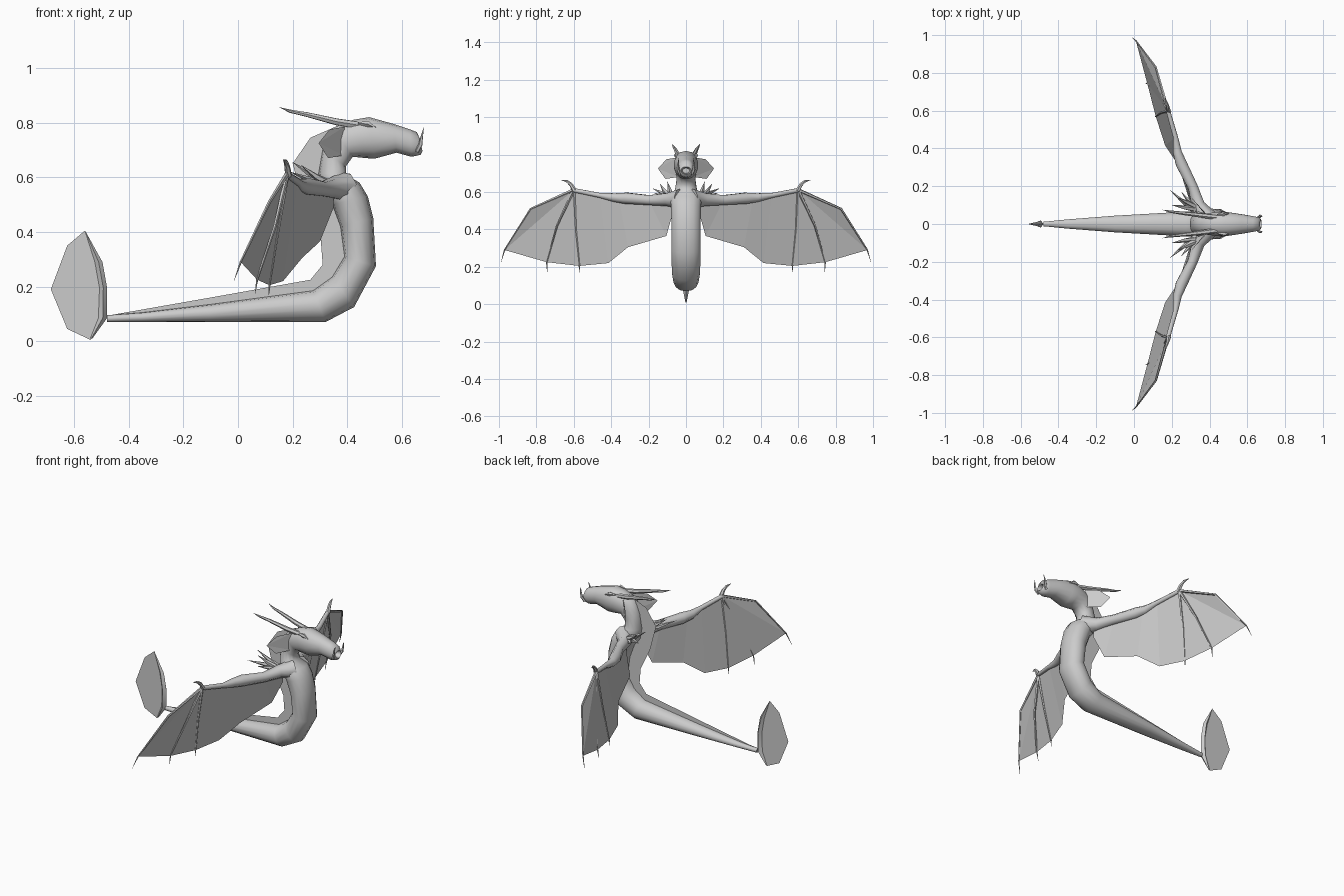
import bpy, math
from mathutils import Vector

cube = bpy.data.objects.get("Cube")
if cube:
    bpy.data.objects.remove(cube)

grey = bpy.data.materials.new("plain grey")
grey.use_nodes = True
grey.diffuse_color = (0.6, 0.6, 0.6, 1)
grey.node_tree.nodes["Principled BSDF"].inputs["Base Color"].default_value = (0.6, 0.6, 0.6, 1)


def make(name, verts, faces, smooth=0):
    mesh = bpy.data.meshes.new(name)
    mesh.from_pydata(verts, [], faces)
    mesh.materials.append(grey)
    obj = bpy.data.objects.new(name, mesh)
    bpy.context.collection.objects.link(obj)
    if smooth:
        bpy.ops.object.select_all(action="DESELECT")
        obj.select_set(True)
        bpy.context.view_layer.objects.active = obj
        bpy.ops.object.shade_smooth_by_angle(angle=math.radians(smooth))
    return obj


def skin(name, rings, smooth=50):
    """Join equal rings of points into a closed tube."""
    n = len(rings[0])
    verts = [p for ring in rings for p in ring]
    faces = [(r * n + i, r * n + (i + 1) % n, (r + 1) * n + (i + 1) % n, (r + 1) * n + i)
             for r in range(len(rings) - 1) for i in range(n)]
    faces += [tuple(reversed(range(n))), tuple(range(len(verts) - n, len(verts)))]
    return make(name, verts, faces, smooth)


def tube(name, path, radii, sides=6, smooth=50):
    """Round tapering tube along a path."""
    pts = [Vector(p) for p in path]
    rings = []
    for i, p in enumerate(pts):
        t = (pts[min(i + 1, len(pts) - 1)] - pts[max(i - 1, 0)]).normalized()
        u = t.cross(Vector((0.9, 0.1, -0.4))).normalized()
        v = t.cross(u)
        rings.append([p + radii[i] * (u * math.cos(a) + v * math.sin(a))
                      for a in [2 * math.pi * k / sides for k in range(sides)]])
    return skin(name, rings, smooth)


def flip(points, s):
    return [(x, y * s, z) for x, y, z in points]


# Body, neck and head: belly point, back point and half width per station
stations = [
    (-.48, .07, -.48, .095, .012), (-.35, .07, -.35, .105, .025),
    (-.1, .07, -.1, .135, .045), (.32, .07, .275, .185, .068),
    (.425, .125, .345, .235, .077), (.505, .275, .39, .31, .08),
    (.495, .45, .375, .42, .08), (.475, .53, .345, .5, .082),
    (.445, .58, .305, .55, .085), (.395, .61, .295, .615, .06),
    (.395, .64, .31, .7, .05), (.42, .675, .345, .78, .056),
    (.47, .67, .42, .81, .065), (.5, .668, .48, .82, .065),
    (.58, .69, .57, .795, .052), (.635, .675, .63, .775, .042),
    (.668, .682, .655, .765, .036), (.675, .695, .668, .735, .026),
    (.645, .7, .645, .728, .018)]
rings = []
for bx, bz, tx, tz, w in stations:
    mid, half = Vector(((bx + tx) / 2, 0, (bz + tz) / 2)), Vector(((tx - bx) / 2, 0, (tz - bz) / 2))
    ring = []
    for k in range(14):
        a = 2 * math.pi * k / 14
        c, s = math.cos(a), math.sin(a)
        y = math.copysign(abs(s) ** .85, s) * w
        ring.append(mid + half * c + Vector((0, y, 0)))
    rings.append(ring)
skin("body_and_head", rings, 60)

# Thin crest along the spine, as a strip from the body out to its edge
inner = [(.42, .79), (.34, .75), (.34, .65), (.36, .5), (.4, .37), (.39, .29), (.31, .17), (-.1, .11), (-.47, .085)]
outer = [(.385, .797), (.265, .745), (.2, .65), (.24, .5), (.303, .37), (.31, .28), (.265, .225), (-.1, .16), (-.47, .095)]
n = len(inner)
make("spine_crest", [(x, 0, z) for x, z in inner + outer],
     [(i, i + 1, n + i + 1, n + i) for i in range(n - 1)])

# Tail blade with a thicker leading rib
blade = [(-.48, .085), (-.48, .195), (-.51, .29), (-.56, .405), (-.625, .35),
         (-.685, .19), (-.625, .045), (-.54, .005), (-.49, .07)]
make("tail_blade", [(x, 0, z) for x, z in blade], [tuple(range(len(blade)))])
rib = [(-.558, .4, .001, .001), (-.51, .29, .014, .012), (-.493, .195, .014, .018),
       (-.495, .085, .016, .018), (-.537, .01, .004, .003)]
skin("tail_rib", [[(x + r, 0, z), (x, w, z), (x - r, 0, z), (x, -w, z)] for x, z, r, w in rib], 40)

for side, s in (("left", 1), ("right", -1)):
    # Wing arm from the shoulder to the wrist
    arm = [(.39, .03, .565), (.34, .1, .56), (.31, .2, .557), (.25, .32, .567),
           (.23, .38, .57), (.22, .46, .582), (.18, .6, .61)]
    tube(side + "_wing_arm", flip(arm, s), [.055, .037, .028, .032, .025, .014, .012], 8)

    # Wing membrane
    wrist, lead, tip = (.18, .6, .612), (.115, .83, .51), (.01, .97, .29)
    trail = [(.07, .745, .225), (.115, .57, .205), (.165, .415, .22),
             (.235, .31, .305), (.3, .105, .365), (.35, .07, .49)]
    roots = [(.22, .46, .582), (.24, .36, .57), (.31, .2, .557), (.35, .07, .56)]
    make(side + "_wing_membrane", flip([wrist, lead, tip] + trail + roots, s),
         [(0, 1, 2), (0, 2, 3), (0, 3, 4), (0, 4, 5, 9), (9, 5, 6, 10), (10, 6, 7, 11), (11, 7, 8, 12)])

    # Finger bones running past the edge of the membrane
    fingers = [[wrist, lead, tip, (-.015, .99, .22)],
               [wrist, (.135, .69, .42), trail[0], (.062, .742, .172)],
               [wrist, (.145, .59, .4), trail[1], (.113, .57, .168)]]
    for i, path in enumerate(fingers):
        tube(f"{side}_wing_finger_{i + 1}", flip(path, s), [.009, .006, .004, .0005], 5)

    # Hooked claw on the wrist
    hook = [(.185, .595, .605), (.18, .615, .64), (.175, .635, .657), (.165, .668, .665)]
    tube(side + "_wrist_claw", flip(hook, s), [.013, .01, .008, .0005])

    # Shoulder spikes
    for i, end in enumerate([(.19, .18, .62), (.25, .17, .595), (.2, .1, .655), (.23, .14, .645)]):
        start = (.34, .05 + .012 * i, .575)
        middle = tuple(.5 * (a + b) - d for a, b, d in zip(start, end, (0, 0, .008)))
        tube(f"{side}_shoulder_spike_{i + 1}", flip([start, middle, end], s), [.014, .012, .0005], 5)

    # Head horn, nose tusk and brow
    horn = [(.44, .035, .79), (.36, .045, .803), (.25, .058, .83), (.19, .066, .842), (.152, .075, .856)]
    tube(side + "_horn", flip(horn, s), [.014, .013, .009, .006, .0005])
    tusk = [(.655, .032, .695), (.668, .042, .72), (.672, .043, .745), (.68, .038, .782)]
    tube(side + "_tusk", flip(tusk, s), [.008, .008, .005, .0005], 5)
    brow = [(.44, .048, .797), (.475, .054, .796), (.505, .052, .782)]
    tube(side + "_brow", flip(brow, s), [.004, .012, .002], 5)

    # Cheek frill sweeping back from the head
    frill = [(.39, .045, .785), (.345, .11, .807), (.295, .15, .725), (.33, .11, .67), (.385, .04, .68)]
    frill[1] = (.335, .105, .775)
    make(side + "_cheek_frill", flip(frill, s), [(0, 1, 2), (0, 2, 4), (4, 2, 3)])
